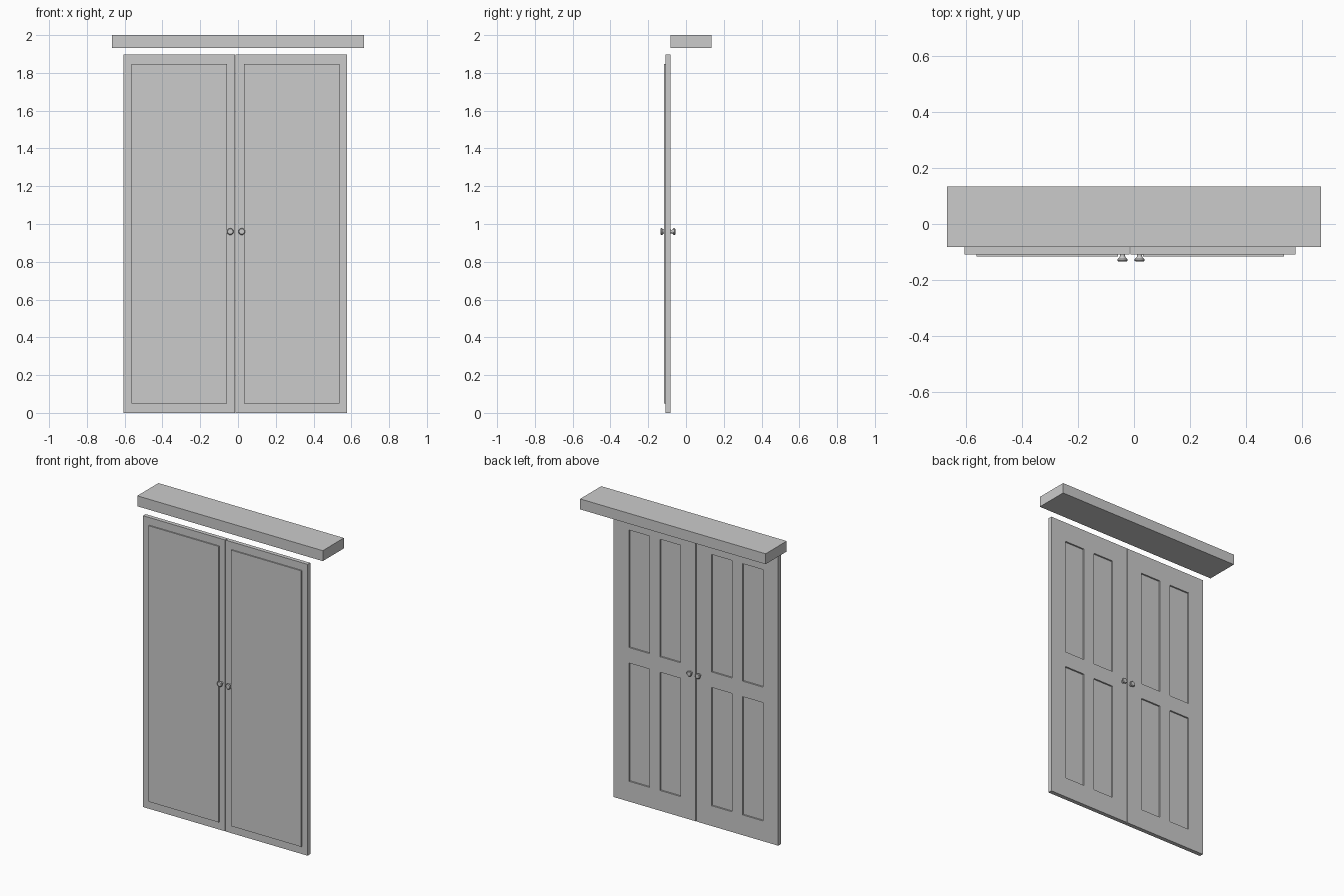
import bpy, bmesh, math
from mathutils import Matrix, Vector

if "Cube" in bpy.data.objects:
    bpy.data.objects.remove(bpy.data.objects["Cube"])


def finish(bm, name):
    bmesh.ops.recalc_face_normals(bm, faces=bm.faces)
    me = bpy.data.meshes.new(name)
    bm.to_mesh(me)
    bm.free()
    ob = bpy.data.objects.new(name, me)
    bpy.context.collection.objects.link(ob)
    return ob


def box_bm(lo, hi):
    lo, hi = Vector(lo), Vector(hi)
    bm = bmesh.new()
    m = Matrix.Translation((lo + hi) / 2) @ Matrix.Diagonal((*(hi - lo), 1))
    bmesh.ops.create_cube(bm, size=1, matrix=m)
    return bm


FRONT, BACK, TOP = -0.109, -0.082, 1.897
COL = (0.039, 0.184)                    # recess columns, from leaf centre
ROWS = ((0.132, 0.902), (1.003, 1.768))  # recess rows in z


# Door leaf with four sunken panels on its back
def door(name, x0, x1):
    cx = (x0 + x1) / 2
    bm = box_bm((x0, FRONT, 0), (x1, BACK, TOP))
    cuts = [((cx + s * c, 0, 0), (1, 0, 0)) for c in COL for s in (-1, 1)]
    cuts += [((0, 0, z), (0, 0, 1)) for row in ROWS for z in row]
    for co, no in cuts:
        bmesh.ops.bisect_plane(bm, geom=bm.verts[:] + bm.edges[:] + bm.faces[:],
                               plane_co=co, plane_no=no)
    bm.normal_update()
    cells = []
    for f in bm.faces:
        c = f.calc_center_median()
        if (f.normal.y > 0.9 and COL[0] < abs(c.x - cx) < COL[1]
                and any(a < c.z < b for a, b in ROWS)):
            cells.append(f)
    bmesh.ops.inset_individual(bm, faces=cells, thickness=0, depth=-0.01)
    finish(bm, name)


# Turned knob: (radius, distance out of the door face)
def knob(name, x, y, out):
    prof = [(0.010, -0.002), (0.009, 0.006), (0.011, 0.010), (0.0175, 0.017),
            (0.018, 0.022), (0.014, 0.0255), (0.0, 0.026)]
    n = 16
    bm = bmesh.new()
    rings = []
    for r, d in prof[:-1]:
        rings.append([bm.verts.new((x + r * math.cos(2 * math.pi * i / n), y + out * d,
                                    0.96 + r * math.sin(2 * math.pi * i / n)))
                      for i in range(n)])
    for a, b in zip(rings, rings[1:]):
        for i in range(n):
            j = (i + 1) % n
            bm.faces.new((a[i], a[j], b[j], b[i]))
    bm.faces.new(rings[0])
    tip = bm.verts.new((x, y + out * prof[-1][1], 0.96))
    for i in range(n):
        bm.faces.new((rings[-1][i], rings[-1][(i + 1) % n], tip))
    ob = finish(bm, name)
    bpy.ops.object.select_all(action='DESELECT')
    ob.select_set(True)
    bpy.context.view_layer.objects.active = ob
    bpy.ops.object.shade_smooth_by_angle(angle=math.radians(35))


# Two leaves, each with a raised front panel and a knob on both sides
for side, x0, x1, p0, p1, kx in (
        ("left", -0.607, -0.0165, -0.564, -0.057, -0.041),
        ("right", -0.0125, 0.578, 0.032, 0.537, 0.020)):
    door(side + "_door", x0, x1)
    finish(box_bm((p0, FRONT - 0.008, 0.05), (p1, FRONT, 1.847)), side + "_front_panel")
    knob(side + "_front_knob", kx, FRONT, -1)
    knob(side + "_back_knob", kx, BACK, 1)

# Beam above the doors
finish(box_bm((-0.668, -0.082, 1.932), (0.668, 0.135, 2.0)), "lintel")
